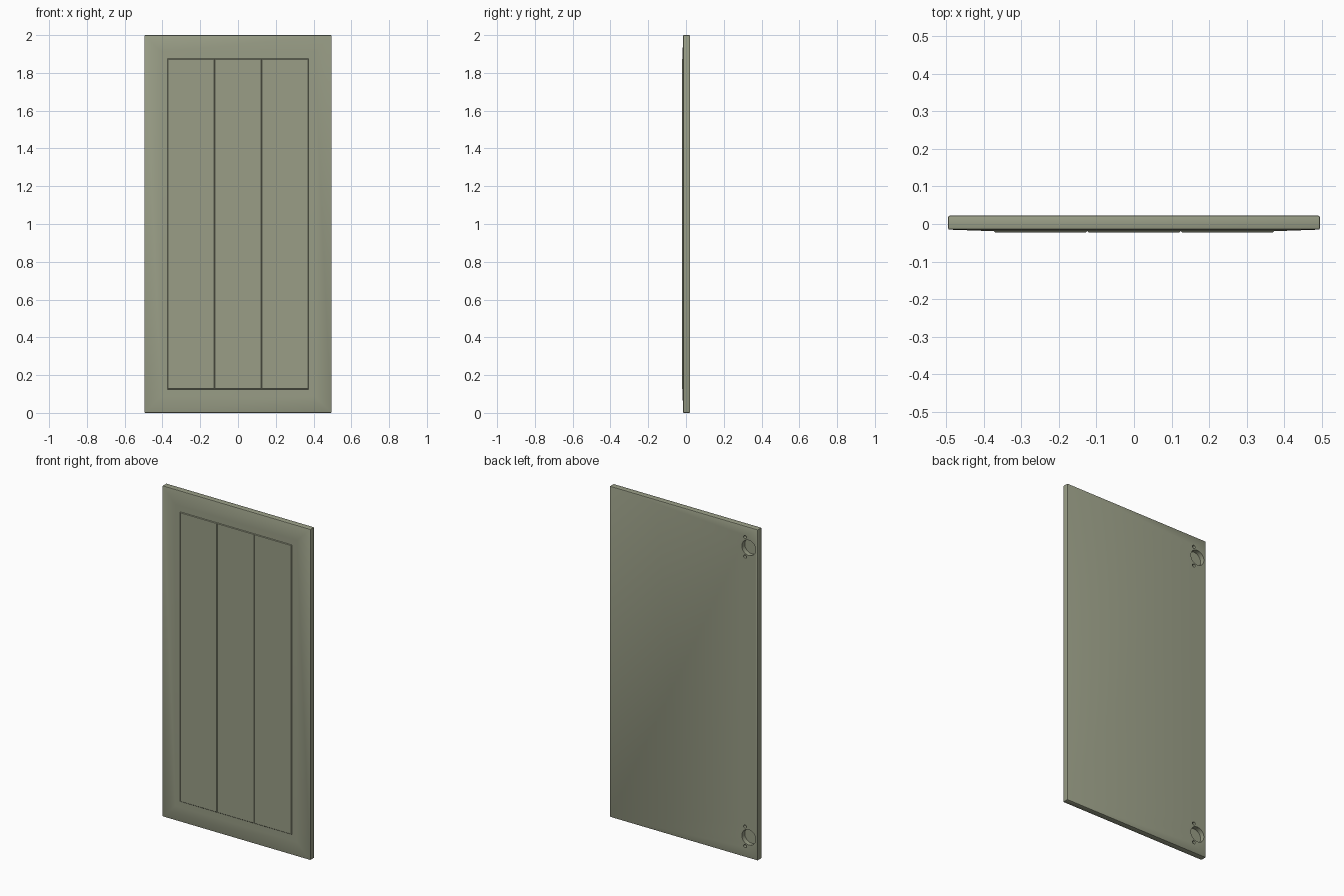
import bpy
import bmesh
from math import radians
from mathutils import Matrix, Vector

cube = bpy.data.objects.get("Cube")
if cube:
    bpy.data.objects.remove(cube, do_unlink=True)

paint = bpy.data.materials.new("sage_green_paint")
paint.use_nodes = True
colour = (0.32, 0.34, 0.24, 1)
paint.diffuse_color = colour
paint.node_tree.nodes["Principled BSDF"].inputs["Base Color"].default_value = colour

HALF_W, HEIGHT = 0.495, 2.0
FRONT, BACK = -0.015, 0.022
PANEL_HALF, PANEL_MARGIN, PANEL_FRONT = 0.373, 0.125, -0.022


def add_object(name, bm):
    bmesh.ops.recalc_face_normals(bm, faces=bm.faces)
    mesh = bpy.data.meshes.new(name)
    bm.to_mesh(mesh)
    bm.free()
    mesh.materials.append(paint)
    obj = bpy.data.objects.new(name, mesh)
    bpy.context.collection.objects.link(obj)
    return obj


def box(low, high):
    low, high = Vector(low), Vector(high)
    bm = bmesh.new()
    place = Matrix.Translation((low + high) / 2) @ Matrix.Diagonal((*(high - low), 1))
    bmesh.ops.create_cube(bm, size=1, matrix=place)
    return bm


# Door slab: softened edges, frame rising slightly towards the panel
bm = box((-HALF_W, FRONT, 0), (HALF_W, BACK, HEIGHT))
bmesh.ops.bevel(bm, geom=bm.edges[:], offset=0.004, segments=2, profile=0.5, affect='EDGES')
front = min(bm.faces, key=lambda f: f.calc_center_median().y)
bmesh.ops.inset_region(bm, faces=[front], thickness=PANEL_MARGIN - 0.006)
bmesh.ops.translate(bm, verts=front.verts[:], vec=(0, -0.003, 0))
door = add_object("door_slab", bm)

# Three raised planks with chamfered fronts that form the grooves
plank_w = 2 * PANEL_HALF / 3
for i, side in enumerate(("right", "centre", "left")):
    x = -PANEL_HALF + i * plank_w
    bm = box((x, PANEL_FRONT, PANEL_MARGIN), (x + plank_w, 0, HEIGHT - PANEL_MARGIN))
    rim = min(bm.faces, key=lambda f: f.calc_center_median().y).edges[:]
    bmesh.ops.bevel(bm, geom=rim, offset=0.003, segments=1, affect='EDGES')
    add_object(side + "_plank", bm)

# Hinge cups and their screw holes, drilled into the back
bm = bmesh.new()


def drill(x, z, radius, depth, sides):
    length = depth + 0.02
    place = Matrix.Translation((x, BACK - depth + length / 2, z)) @ Matrix.Rotation(radians(90), 4, 'X')
    bmesh.ops.create_cone(bm, cap_ends=True, segments=sides, radius1=radius,
                          radius2=radius, depth=length, matrix=place)


for z in (0.125, HEIGHT - 0.125):
    drill(-0.435, z, 0.046, 0.028, 40)
    for dz in (-0.059, 0.059):
        drill(-0.41, z + dz, 0.01, 0.02, 16)
cutter = add_object("hinge_hole_cutter", bm)
cutter.hide_render = True

cut = door.modifiers.new("hinge_holes", 'BOOLEAN')
cut.operation = 'DIFFERENCE'
cut.solver = 'EXACT'
cut.object = cutter

# Bake the cut, then remove the helper
bpy.context.view_layer.objects.active = door
door.select_set(True)
bpy.ops.object.modifier_apply(modifier=cut.name)
bpy.data.objects.remove(cutter, do_unlink=True)
bpy.ops.object.shade_smooth_by_angle(angle=radians(30))
